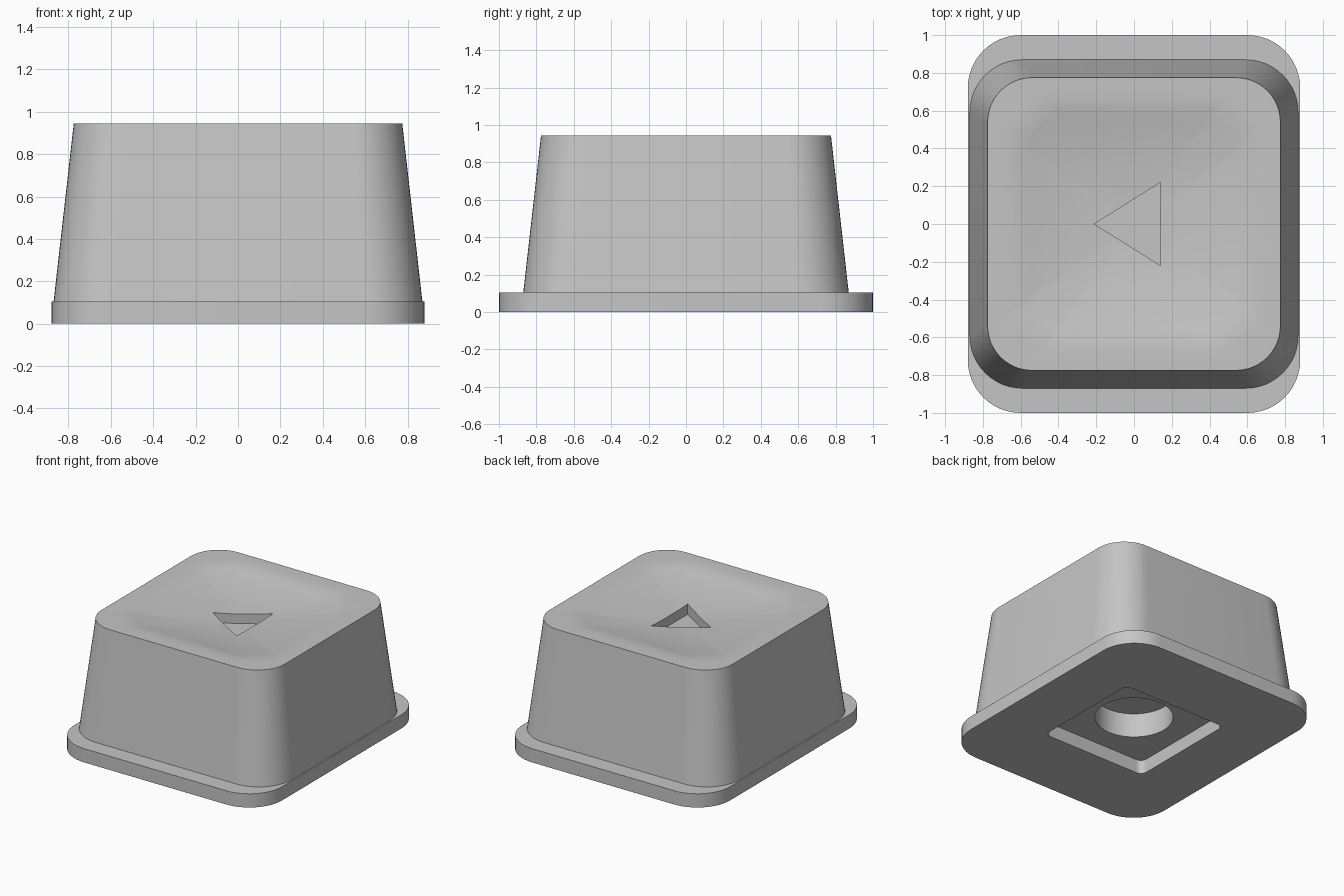
import bpy
import bmesh
import math

cube = bpy.data.objects.get("Cube")
if cube:
    bpy.data.objects.remove(cube, do_unlink=True)

grey = bpy.data.materials.new("light grey plastic")
grey.use_nodes = True
colour = (0.56, 0.56, 0.56, 1)
grey.diffuse_color = colour
grey.node_tree.nodes["Principled BSDF"].inputs["Base Color"].default_value = colour

FLANGE_TOP = 0.105
RIM = 0.945
DISH_RADIUS, DISH_DEPTH = 0.78, 0.085


def rounded_rect(hx, hy, r, steps=12):
    """Outline of a rectangle with rounded corners, counter-clockwise."""
    pts = []
    for i, (sx, sy) in enumerate([(1, 1), (-1, 1), (-1, -1), (1, -1)]):
        for k in range(steps + 1):
            a = (i + k / steps) * math.pi / 2
            pts.append((sx * (hx - r) + r * math.cos(a),
                        sy * (hy - r) + r * math.sin(a)))
    return pts


def circle(r, n=64):
    return [(r * math.cos(2 * math.pi * i / n), r * math.sin(2 * math.pi * i / n))
            for i in range(n)]


def loft(name, rings, tip=None):
    """Skin a stack of equal-length rings; close with a flat cap or a centre point."""
    bm = bmesh.new()
    loops = [[bm.verts.new(p) for p in ring] for ring in rings]
    n = len(loops[0])
    for low, high in zip(loops, loops[1:]):
        for i in range(n):
            j = (i + 1) % n
            bm.faces.new((low[i], low[j], high[j], high[i]))
    bm.faces.new(loops[0][::-1])
    if tip:
        centre = bm.verts.new(tip)
        for i in range(n):
            bm.faces.new((loops[-1][i], loops[-1][(i + 1) % n], centre))
    else:
        bm.faces.new(loops[-1])
    bmesh.ops.recalc_face_normals(bm, faces=bm.faces)
    mesh = bpy.data.meshes.new(name)
    bm.to_mesh(mesh)
    bm.free()
    mesh.materials.append(grey)
    obj = bpy.data.objects.new(name, mesh)
    bpy.context.collection.objects.link(obj)
    return obj


def prism(name, outline, z0, z1):
    return loft(name, [[(x, y, z) for x, y in outline] for z in (z0, z1)])


def activate(obj):
    bpy.ops.object.select_all(action='DESELECT')
    obj.select_set(True)
    bpy.context.view_layer.objects.active = obj


def cut(obj, cutter):
    """Subtract the cutter, then remove it."""
    mod = obj.modifiers.new("cut", 'BOOLEAN')
    mod.operation = 'DIFFERENCE'
    mod.solver = 'EXACT'
    mod.object = cutter
    cutter.hide_render = True
    activate(obj)
    bpy.ops.object.modifier_apply(modifier=mod.name)
    bpy.data.objects.remove(cutter, do_unlink=True)


def dish(x, y):
    """Height of the shallow bowl in the top."""
    return RIM - DISH_DEPTH * max(0, 1 - (x * x + y * y) / DISH_RADIUS ** 2)


# Base flange with a square opening underneath
flange = prism("base_flange", rounded_rect(0.88, 1.0, 0.28), 0, FLANGE_TOP)
cut(flange, prism("opening_cutter", rounded_rect(0.44, 0.44, 0.05), -0.1, 0.2))

# Tapered body, with rings running inward over the dished top
top = rounded_rect(0.775, 0.775, 0.235)
rings = [[(x, y, FLANGE_TOP) for x, y in rounded_rect(0.87, 0.87, 0.28)],
         [(x, y, RIM) for x, y in top]]
STEPS = 14
for s in range(1, STEPS):
    k = 1 - s / STEPS
    rings.append([(x * k, y * k, dish(x * k, y * k)) for x, y in top])
body = loft("button_body", rings, tip=(0, 0, dish(0, 0)))

# Triangular arrow recess in the top, round socket in the bottom
arrow = [(-0.21, 0), (0.14, -0.22), (0.14, 0.22)]
cut(body, prism("arrow_cutter", arrow, 0.79, 1.1))
cut(body, prism("socket_cutter", circle(0.272), 0, 0.29))

for obj in (flange, body):
    activate(obj)
    bpy.ops.object.shade_smooth_by_angle(angle=math.radians(30))
